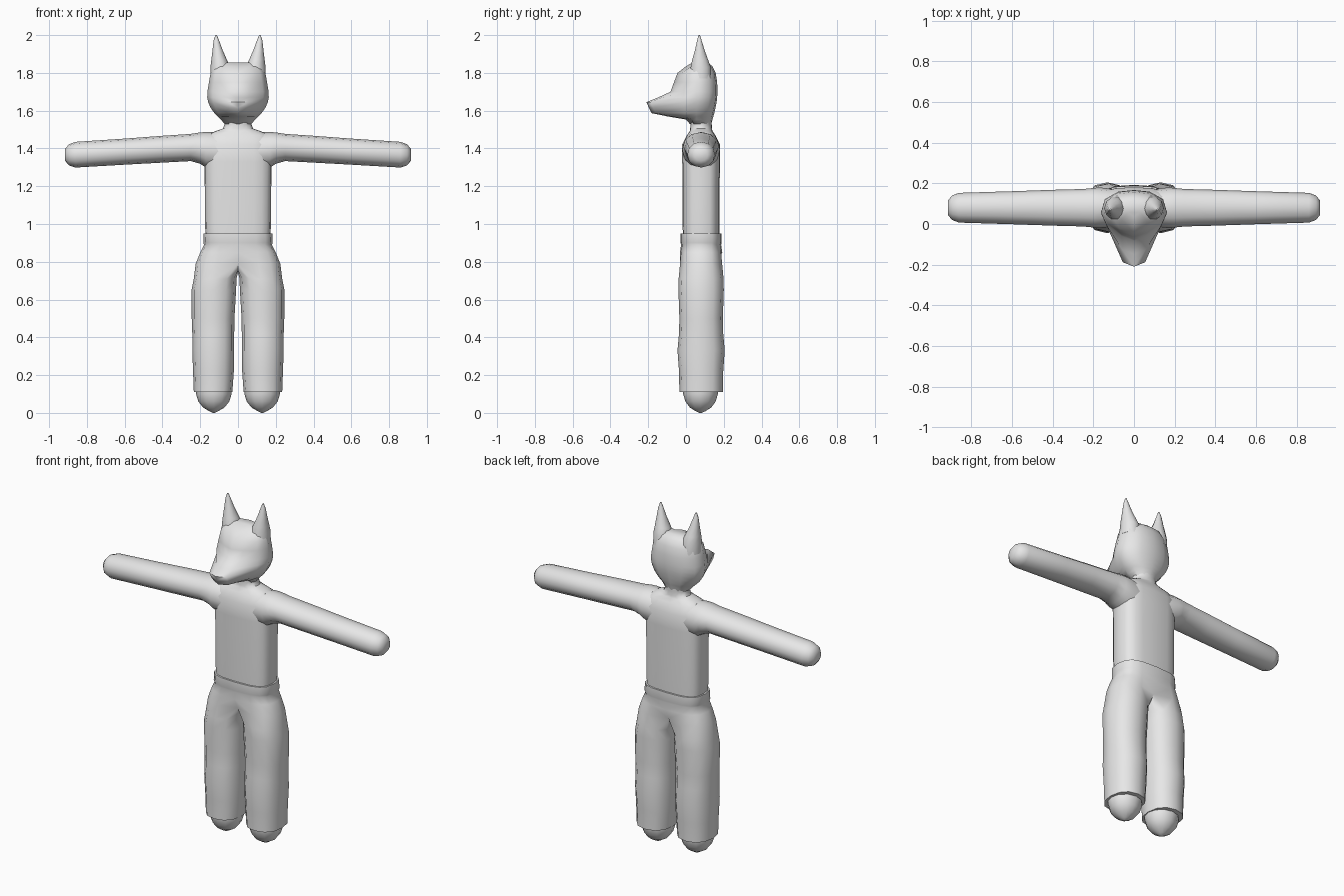
import bpy, bmesh, math

if "Cube" in bpy.data.objects:
    bpy.data.objects.remove(bpy.data.objects["Cube"])

grey = bpy.data.materials.new("plain grey")
grey.diffuse_color = (0.8, 0.8, 0.8, 1)
grey.use_nodes = True
grey.node_tree.nodes["Principled BSDF"].inputs["Base Color"].default_value = grey.diffuse_color
YC = 0.08  # depth centre of the body


def finish(name, bm, mirrored=False, angle=50):
    """Mirror if asked, close openings, smooth and link the object."""
    if mirrored:
        bmesh.ops.mirror(bm, geom=bm.verts[:] + bm.edges[:] + bm.faces[:],
                         axis='X', merge_dist=0.0005)
        bmesh.ops.remove_doubles(bm, verts=bm.verts[:], dist=0.0005)
    bmesh.ops.holes_fill(bm, edges=[e for e in bm.edges if e.is_boundary], sides=0)
    bmesh.ops.recalc_face_normals(bm, faces=bm.faces[:])
    mesh = bpy.data.meshes.new(name)
    bm.to_mesh(mesh)
    bm.free()
    mesh.materials.append(grey)
    ob = bpy.data.objects.new(name, mesh)
    bpy.context.collection.objects.link(ob)
    bpy.ops.object.select_all(action='DESELECT')
    ob.select_set(True)
    bpy.context.view_layer.objects.active = ob
    bpy.ops.object.shade_smooth_by_angle(angle=math.radians(angle))
    return ob


def bridge(bm, a, b, closed=True):
    n = len(a)
    for i in range(n if closed else n - 1):
        j = (i + 1) % n
        bm.faces.new((a[i], a[j], b[j], b[i]))


def loft(bm, rings, closed=True):
    rows = [[bm.verts.new(p) for p in r] for r in rings]
    for a, b in zip(rows, rows[1:]):
        bridge(bm, a, b, closed)
    return rows


def oval(rx, ry, degrees, power=2.0):
    """Superellipse points at the given angles."""
    out = []
    for d in degrees:
        c, s = math.cos(math.radians(d)), math.sin(math.radians(d))
        out.append((math.copysign(abs(c) ** (2 / power), c) * rx,
                    math.copysign(abs(s) ** (2 / power), s) * ry))
    return out


def flat_ring(cx, cy, z, rx, ry, n=16, power=2.0):
    return [(cx + u, cy + v, z)
            for u, v in oval(rx, ry, [i * 360 / n for i in range(n)], power)]


# Torso with sloped shoulders and neck: z, half width, half depth, squareness
bm = bmesh.new()
loft(bm, [flat_ring(0, YC, z, w, d, 20, p) for z, w, d, p in (
    (0.88, 0.168, 0.095, 3.2), (1.0, 0.175, 0.098, 3.2), (1.2, 0.176, 0.098, 3.2),
    (1.33, 0.178, 0.1, 3.2), (1.42, 0.18, 0.1, 3), (1.47, 0.168, 0.075, 2.8),
    (1.492, 0.12, 0.06, 2.4), (1.505, 0.08, 0.058, 2), (1.53, 0.07, 0.056, 2),
    (1.57, 0.085, 0.058, 2))])
finish("torso", bm)

# Arms: x, centre z, half height, half depth
ARM = ((0.1, 1.385, 0.1, 0.092), (0.17, 1.393, 0.094, 0.1), (0.2, 1.402, 0.083, 0.097),
       (0.25, 1.405, 0.072, 0.092), (0.4, 1.396, 0.071, 0.088), (0.6, 1.383, 0.069, 0.081),
       (0.86, 1.367, 0.068, 0.073), (0.895, 1.366, 0.056, 0.06), (0.915, 1.366, 0.032, 0.035))
for side, label in ((-1, "right"), (1, "left")):
    bm = bmesh.new()
    loft(bm, [[(side * x, YC + u, z + v)
               for u, v in oval(d, h, [i * 30 for i in range(12)], 2.1)]
              for x, z, h, d in ARM])
    finish(label + "_arm", bm)

# Head and muzzle: z, half width, front y, back y, front half width
bm = bmesh.new()
HEAD = ((1.53, 0.072, 0.02, 0.135, 0.04), (1.553, 0.09, 0.0, 0.14, 0.05),
        (1.57, 0.108, -0.10, 0.145, 0.045), (1.587, 0.125, -0.182, 0.15, 0.045),
        (1.615, 0.145, -0.196, 0.156, 0.055), (1.645, 0.158, -0.21, 0.162, 0.055),
        (1.67, 0.163, -0.148, 0.165, 0.058), (1.70, 0.162, -0.082, 0.167, 0.06),
        (1.75, 0.154, -0.064, 0.165, 0.065), (1.80, 0.145, -0.045, 0.157, 0.07),
        (1.835, 0.125, 0.0, 0.14, 0.06), (1.855, 0.075, 0.035, 0.115, 0.03))
rings = []
for z, w, yf, yb, m in HEAD:
    cheek = max(0.5 * (yf + 0.06), -0.01)
    mid = max(0.055, yf + 0.045)
    rings.append([(0, yf, z), (m, yf + 0.022, z), (0.82 * w, cheek, z), (w, mid, z),
                  (0.88 * w, mid + 0.6 * (yb - mid), z),
                  (0.48 * w, yb - 0.008, z), (0, yb, z)])
loft(bm, rings, closed=False)
finish("head", bm, mirrored=True, angle=55)

# Pointed ears: z, centre x, centre y, half width, half depth
EAR = ((1.77, 0.092, 0.075, 0.055, 0.062), (1.83, 0.093, 0.078, 0.053, 0.056),
       (1.87, 0.1, 0.075, 0.041, 0.044), (1.92, 0.108, 0.073, 0.027, 0.027),
       (1.97, 0.1145, 0.071, 0.015, 0.013), (2.0, 0.1155, 0.07, 0.004, 0.004))
for side, label in ((-1, "right"), (1, "left")):
    bm = bmesh.new()
    loft(bm, [flat_ring(side * x, y, z, w, d, 10) for z, x, y, w, d in EAR])
    finish(label + "_ear", bm)

# Trousers: half of the hips as open rings, then a closed tube for one leg
bm = bmesh.new()
half = [-90 + i * 22.5 for i in range(9)]
hips = []
for z, w, d, p in ((0.95, 0.182, 0.108, 3), (0.9, 0.184, 0.109, 3),
                   (0.89, 0.18, 0.106, 3), (0.85, 0.2, 0.112, 2.8), (0.79, 0.224, 0.118, 2.7)):
    hips.append([(0 if abs(a) == 90 else u, YC + v, z)
                 for a, (u, v) in zip(half, oval(w, d, half, p))])
hips[-1][0] = (0, YC - 0.085, 0.79)   # front and back dip at the crotch
hips[-1][-1] = (0, YC + 0.085, 0.79)
rows = loft(bm, hips, closed=False)
seam = [bm.verts.new((0, YC + y, z)) for y, z in ((0.055, 0.755), (0, 0.745), (-0.055, 0.755))]
leg_angles = [-120 + i * 30 for i in range(12)]
LEG = ((0.71, 0.121, 0.113, 0.119), (0.65, 0.128, 0.118, 0.12), (0.5, 0.132, 0.113, 0.115),
       (0.42, 0.131, 0.111, 0.117), (0.33, 0.131, 0.111, 0.125), (0.22, 0.13, 0.108, 0.117),
       (0.11, 0.132, 0.102, 0.115))
previous = rows[-1] + seam
for z, cx, w, d in LEG:
    ring = [bm.verts.new((cx + u, YC + v, z)) for u, v in oval(w, d, leg_angles, 2.3)]
    bridge(bm, previous, ring)
    previous = ring
finish("trousers", bm, mirrored=True)

# Rounded feet below the hems
FOOT = ((0.16, 0.094, 0.094), (0.1, 0.094, 0.092), (0.06, 0.082, 0.08),
        (0.028, 0.056, 0.056), (0.008, 0.022, 0.024), (0.0, 0.006, 0.006))
for side, label in ((-1, "right"), (1, "left")):
    bm = bmesh.new()
    loft(bm, [flat_ring(side * 0.128, YC - 0.003, z, w, d, 12) for z, w, d in FOOT])
    finish(label + "_foot", bm)
